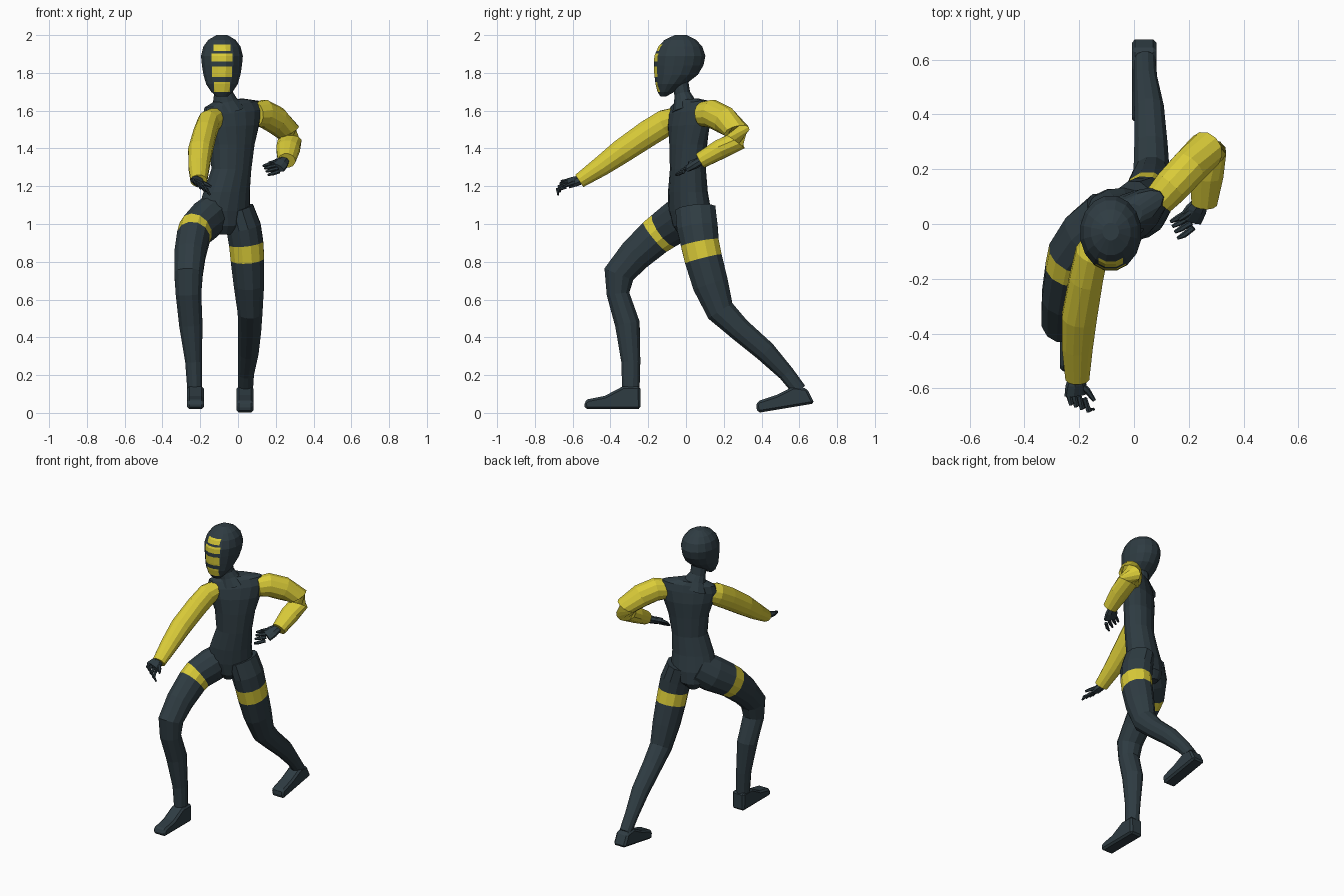
import bpy, bmesh, math
from mathutils import Vector


def material(name, rgb):
    m = bpy.data.materials.new(name)
    m.diffuse_color = (*rgb, 1)
    return m


DARK = material("dark slate", (0.028, 0.045, 0.055))
YELLOW = material("yellow", (0.70, 0.60, 0.04))


def finish(name, bm, mats):
    bmesh.ops.recalc_face_normals(bm, faces=bm.faces)
    me = bpy.data.meshes.new(name)
    bm.to_mesh(me)
    bm.free()
    for m in mats:
        me.materials.append(m)
    ob = bpy.data.objects.new(name, me)
    bpy.context.collection.objects.link(ob)
    return ob


def skin(bm, rings, banded=()):
    """Join rings of points into a closed tube; banded segments get slot 1."""
    vs = [[bm.verts.new(p) for p in r] for r in rings]
    n = len(vs[0])
    for k in range(len(vs) - 1):
        for i in range(n):
            j = (i + 1) % n
            f = bm.faces.new((vs[k][i], vs[k][j], vs[k + 1][j], vs[k + 1][i]))
            f.material_index = 1 if k in banded else 0
    bm.faces.new(vs[0])
    bm.faces.new(vs[-1])


def limb_rings(path, ref, sides):
    """path: (x, y, z, radius along ref, other radius)."""
    pts = [Vector(p[:3]) for p in path]
    rings = []
    for k, p in enumerate(path):
        a, b = pts[max(k - 1, 0)], pts[min(k + 1, len(pts) - 1)]
        t = (pts[k] - a).normalized() + (b - pts[k]).normalized()
        t.normalize()
        u = (Vector(ref) - t * t.dot(Vector(ref))).normalized()
        v = t.cross(u)
        rings.append([pts[k] + u * p[3] * math.cos(q) + v * p[4] * math.sin(q)
                      for q in (2 * math.pi * (i + .5) / sides for i in range(sides))])
    return rings


def limb(name, path, ref=(1, 0, 0), sides=12, mats=(DARK,), banded=()):
    bm = bmesh.new()
    skin(bm, limb_rings(path, ref, sides), banded)
    return finish(name, bm, mats)


def oval(z, cx, cy, a, b, yaw=0, tilt=0, sides=16):
    c, s = math.cos(math.radians(yaw)), math.sin(math.radians(yaw))
    ring = []
    for i in range(sides):
        q = 2 * math.pi * (i + .5) / sides
        u, v = a * math.cos(q), b * math.sin(q)
        ring.append((cx + u * c - v * s, cy + u * s + v * c, z + u * tilt))
    return ring


# Torso, twisted so the right shoulder leads
bm = bmesh.new()
skin(bm, [oval(*r) for r in [
    (.945, -.085, .03, .04, .07, 25), (.99, -.075, .03, .10, .10, 25),
    (1.07, -.075, .02, .145, .105, 25), (1.17, -.06, .01, .13, .098, 27),
    (1.29, -.035, .01, .112, .09, 28), (1.42, -.03, .012, .128, .09, 30),
    (1.52, -.03, .015, .16, .088, 32, .04), (1.59, -.03, .018, .182, .075, 33, .1),
    (1.635, -.035, .02, .165, .06, 33, .11), (1.655, -.05, .01, .09, .05, 33, .1)]])
finish("torso", bm, [DARK])

# Neck with collar
limb("neck", [(-.06, .0, 1.60, .10, .075), (-.07, -.01, 1.655, .065, .055),
              (-.077, -.02, 1.69, .052, .044), (-.08, -.035, 1.78, .052, .044)])

# Head, with the mask bars cut into the front
bm = bmesh.new()
skin(bm, [oval(z, -.085, (f + b) / 2, w, (b - f) / 2) for z, f, b, w in [
    (1.675, -.135, -.105, .03), (1.70, -.152, -.06, .058), (1.74, -.163, -.0, .085),
    (1.79, -.17, .065, .10), (1.84, -.173, .095, .108), (1.89, -.17, .105, .113),
    (1.94, -.148, .088, .10), (1.975, -.115, .055, .073), (2.0, -.06, .005, .03)]])
BARS = [(1.70, 1.752, .042), (1.778, 1.835, .052), (1.86, 1.902, .055), (1.915, 1.95, .045)]
cuts = [((0, 0, z), (0, 0, 1)) for bar in BARS for z in bar[:2]]
cuts += [((-.085 + s * w, 0, 0), (1, 0, 0)) for _, _, w in BARS for s in (-1, 1)]
for co, no in cuts:
    bmesh.ops.bisect_plane(bm, geom=bm.verts[:] + bm.edges[:] + bm.faces[:],
                           plane_co=co, plane_no=no, dist=1e-5)
for f in bm.faces:
    c = f.calc_center_median()
    f.material_index = int(c.y < -.09 and any(
        lo < c.z < hi and abs(c.x + .085) < w for lo, hi, w in BARS))
finish("head", bm, [DARK, YELLOW])

# Legs with thigh bands
limb("right_leg", [
    (-.10, .03, 1.08, .09, .11), (-.17, -.04, 1.02, .10, .115),
    (-.225, -.115, .967, .093, .107), (-.236, -.163, .932, .09, .103),
    (-.255, -.27, .835, .085, .092), (-.262, -.355, .735, .078, .085),
    (-.262, -.36, .63, .07, .062), (-.25, -.31, .47, .064, .068),
    (-.235, -.292, .27, .046, .052), (-.228, -.292, .10, .04, .047)],
    mats=(DARK, YELLOW), banded=(2,))
limb("left_leg", [
    (-.0, .05, 1.08, .085, .11), (.03, .06, .98, .095, .112),
    (.043, .073, .90, .094, .105), (.05, .092, .815, .092, .103),
    (.058, .13, .68, .083, .098), (.064, .182, .54, .068, .078),
    (.062, .28, .445, .063, .064), (.055, .42, .325, .056, .058),
    (.042, .53, .21, .044, .044), (.04, .60, .12, .04, .04)],
    mats=(DARK, YELLOW), banded=(2,))


# Feet: side outlines extruded across x and bevelled
def foot(name, outline, x0, x1):
    bm = bmesh.new()
    skin(bm, [[(x, y, z) for y, z in outline] for x in (x0, x1)])
    ob = finish(name, bm, [DARK])
    bev = ob.modifiers.new("bevel", 'BEVEL')
    bev.width, bev.segments = .012, 1


foot("right_foot", [(-.24, .02), (-.242, .14), (-.335, .14), (-.43, .09),
                    (-.52, .072), (-.54, .055), (-.535, .02)], -.27, -.18)
foot("left_foot", [(.68, .05), (.64, .13), (.57, .14), (.48, .095),
                   (.38, .062), (.37, .04), (.38, .0), (.50, .02)], -.008, .082)

# Yellow sleeves
limb("right_sleeve", [
    (-.12, -.05, 1.56, .055, .06), (-.155, -.11, 1.535, .062, .073),
    (-.175, -.20, 1.48, .063, .073), (-.20, -.34, 1.385, .066, .067),
    (-.207, -.45, 1.305, .058, .055), (-.207, -.565, 1.228, .045, .04)],
    mats=(YELLOW,))
limb("left_sleeve", [
    (.09, .085, 1.58, .065, .06), (.135, .135, 1.585, .075, .068),
    (.20, .205, 1.55, .075, .07), (.262, .27, 1.49, .066, .07),
    (.272, .262, 1.435, .06, .066), (.265, .18, 1.395, .054, .064),
    (.257, .075, 1.335, .044, .048)], ref=(0, 0, 1), mats=(YELLOW,))


# Hands: palm, four curled fingers and a thumb
def hand(name, wrist, knuckles, across, mid, tip, thumb):
    wrist, kn, ac, mid, tip = map(Vector, (wrist, knuckles, across, mid, tip))
    w = ac.length
    bm = bmesh.new()
    skin(bm, limb_rings([(*wrist, w * .65, .024), (*wrist.lerp(kn, .5), w * 1.1, .024),
                         (*kn, w * 1.25, .018)], ac, 8))
    for i in range(4):
        off = ac * ((i - 1.5) / 1.5)
        spread = off * (1.0 + .15 * (i % 2))
        skin(bm, limb_rings([(*(kn + off), .011, .011), (*(kn + mid + spread), .011, .011),
                             (*(kn + tip + spread), .006, .006)], ac, 6))
    skin(bm, limb_rings([(*wrist.lerp(kn, .3), .014, .014), (*thumb[0], .012, .012),
                         (*thumb[1], .007, .007)], (0, 0, 1), 6))
    finish(name, bm, [DARK])


hand("right_hand", (-.212, -.55, 1.235), (-.212, -.625, 1.215), (.03, -.012, -.02),
     (.012, -.042, -.01), (.03, -.038, -.038),
     ((-.17, -.61, 1.21), (-.145, -.645, 1.20)))
hand("left_hand", (.25, .09, 1.34), (.205, .015, 1.30), (.012, -.028, -.022),
     (-.035, -.022, -.008), (-.06, -.035, -.015),
     ((.20, .04, 1.33), (.165, .015, 1.325)))
